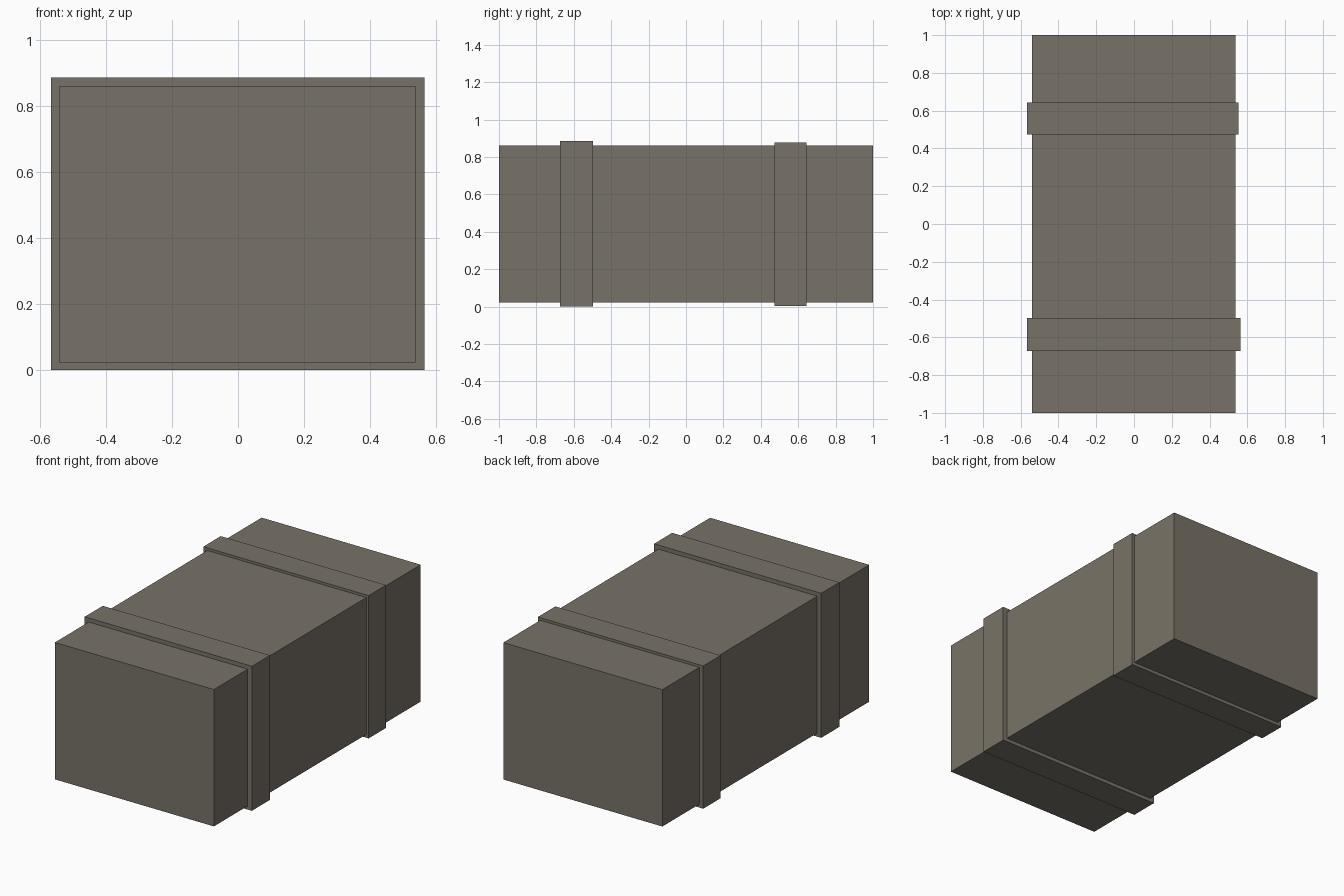
import bpy
import bmesh
from mathutils import Vector

default = bpy.data.objects.get("Cube")
if default:
    bpy.data.objects.remove(default, do_unlink=True)

# Single grey-brown material
COLOUR = (0.188, 0.171, 0.136, 1)
mat = bpy.data.materials.new("grey_brown")
mat.use_nodes = True
mat.diffuse_color = COLOUR
for node in mat.node_tree.nodes:
    if node.type == 'BSDF_PRINCIPLED':
        node.inputs["Base Color"].default_value = COLOUR


def box(name, low, high):
    """Axis-aligned box between two corners."""
    low, high = Vector(low), Vector(high)
    bm = bmesh.new()
    bmesh.ops.create_cube(bm, size=1)
    bmesh.ops.scale(bm, vec=high - low, verts=bm.verts)
    mesh = bpy.data.meshes.new(name)
    bm.to_mesh(mesh)
    bm.free()
    mesh.materials.append(mat)
    obj = bpy.data.objects.new(name, mesh)
    obj.location = (low + high) / 2
    bpy.context.collection.objects.link(obj)
    return obj


# Crate body, raised slightly on its straps
box("crate_body", (-0.54, -1, 0.022), (0.537, 1, 0.86))

# Straps wrapped round the crate; the rear one is a little smaller
box("front_strap", (-0.567, -0.673, 0), (0.565, -0.498, 0.885))
box("rear_strap", (-0.567, 0.474, 0.002), (0.553, 0.643, 0.876))
